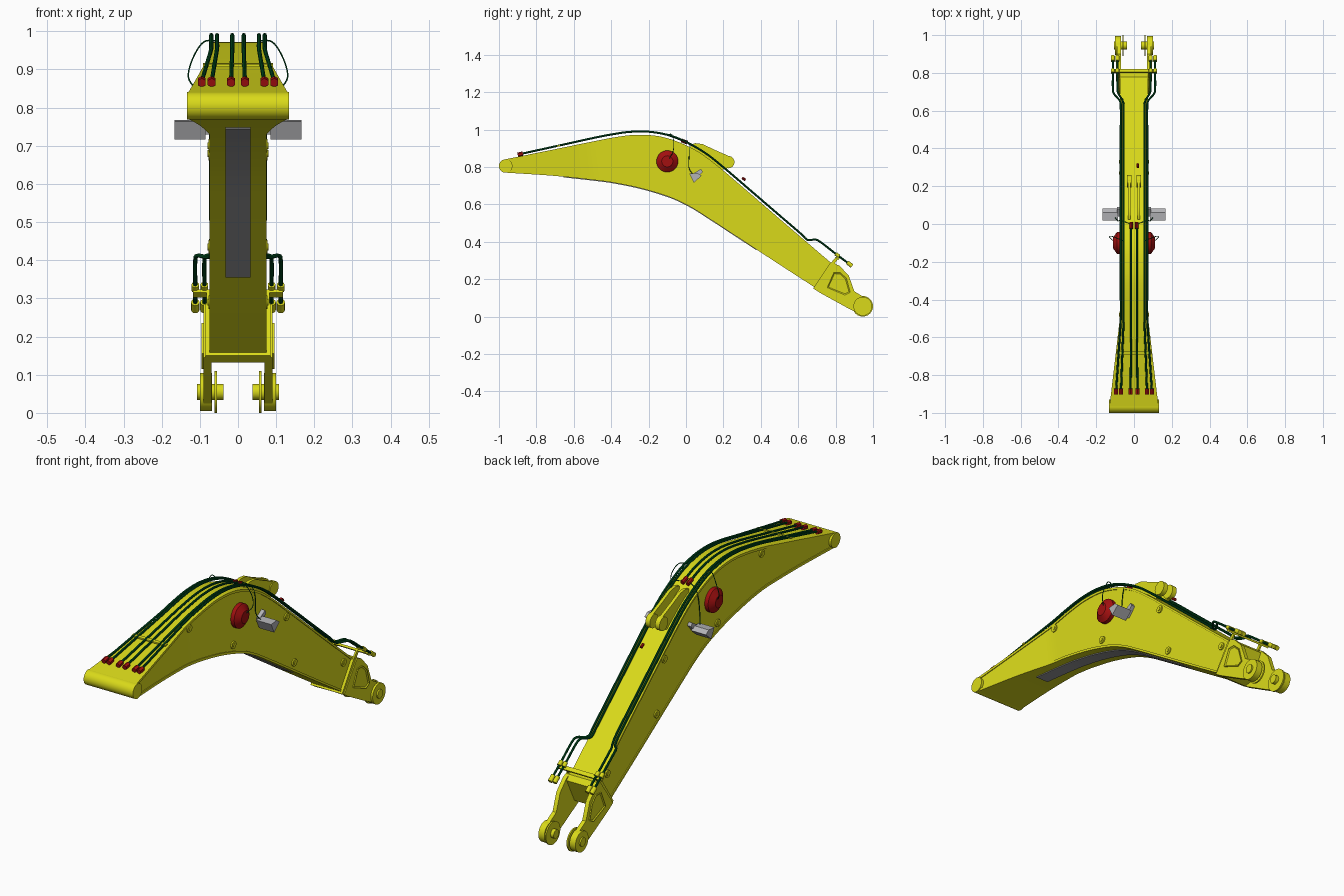
import bpy, bmesh, math
from mathutils import Vector

if "Cube" in bpy.data.objects:
    bpy.data.objects.remove(bpy.data.objects["Cube"])


def material(name, r, g, b):
    m = bpy.data.materials.new(name)
    m.diffuse_color = (r, g, b, 1)
    m.use_nodes = True
    m.node_tree.nodes["Principled BSDF"].inputs["Base Color"].default_value = (r, g, b, 1)
    return m


YELLOW = material("yellow paint", 0.7, 0.7, 0.01)
GREEN = material("hose green", 0.0, 0.08, 0.015)
RED = material("signal red", 0.36, 0.005, 0.005)
GREY = material("steel grey", 0.45, 0.45, 0.47)
DARK = material("wear plate grey", 0.33, 0.33, 0.34)


def finish(ob, mat):
    ob.data.materials.clear()
    ob.data.materials.append(mat)
    bpy.ops.object.select_all(action='DESELECT')
    ob.select_set(True)
    bpy.context.view_layer.objects.active = ob
    bpy.ops.object.shade_smooth_by_angle(angle=math.radians(35))
    return ob


def from_bmesh(name, bm, mat):
    bmesh.ops.recalc_face_normals(bm, faces=bm.faces)
    me = bpy.data.meshes.new(name)
    bm.to_mesh(me)
    bm.free()
    ob = bpy.data.objects.new(name, me)
    bpy.context.collection.objects.link(ob)
    return finish(ob, mat)


def prism(name, outline, x0, x1, mat, inset=0):
    """Side outline (y, z) extruded across x; optional recessed outer face."""
    bm = bmesh.new()
    face = bm.faces.new([bm.verts.new((x0, y, z)) for y, z in outline])
    ext = bmesh.ops.extrude_face_region(bm, geom=[face])["geom"]
    bmesh.ops.translate(bm, vec=(x1 - x0, 0, 0), verts=[g for g in ext if isinstance(g, bmesh.types.BMVert)])
    bmesh.ops.recalc_face_normals(bm, faces=bm.faces)
    if inset:
        outer = [g for g in ext if isinstance(g, bmesh.types.BMFace)]
        bmesh.ops.inset_region(bm, faces=outer, thickness=inset, depth=-0.005)
    return from_bmesh(name, bm, mat)


def rod(name, a, b, radius, mat, sides=32, r2=None):
    a, b = Vector(a), Vector(b)
    bm = bmesh.new()
    bmesh.ops.create_cone(bm, cap_ends=True, segments=sides, radius1=radius,
                          radius2=radius if r2 is None else r2, depth=(b - a).length)
    turn = (b - a).to_track_quat('Z', 'Y').to_matrix()
    bmesh.ops.rotate(bm, matrix=turn, verts=bm.verts)
    bmesh.ops.translate(bm, vec=(a + b) / 2, verts=bm.verts)
    return from_bmesh(name, bm, mat)


def spline(points, steps=6):
    """Smooth curve through the points."""
    p = [Vector(q) for q in points]
    p = [2 * p[0] - p[1]] + p + [2 * p[-1] - p[-2]]
    out = []
    for i in range(1, len(p) - 2):
        a, b, c, d = p[i - 1:i + 3]
        for k in range(steps):
            t = k / steps
            out.append(0.5 * (2 * b + (c - a) * t + (2 * a - 5 * b + 4 * c - d) * t * t
                              + (3 * b - a - 3 * c + d) * t ** 3))
    return out + [p[-2]]


def tube(name, points, radius, mat, smooth=True):
    pts = spline(points, 5) if smooth else points
    cu = bpy.data.curves.new(name, 'CURVE')
    cu.dimensions = '3D'
    cu.bevel_depth = radius
    cu.bevel_resolution = 2
    cu.use_fill_caps = True
    s = cu.splines.new('POLY')
    s.points.add(len(pts) - 1)
    for sp, q in zip(s.points, pts):
        sp.co = (*q, 1)
    ob = bpy.data.objects.new(name, cu)
    bpy.context.collection.objects.link(ob)
    bpy.ops.object.select_all(action='DESELECT')
    ob.select_set(True)
    bpy.context.view_layer.objects.active = ob
    bpy.ops.object.convert(target='MESH')
    return finish(bpy.context.object, mat)


def loft(name, upper, lower, width, mat):
    """Box section following an upper and a lower side curve."""
    bm = bmesh.new()
    rings = []
    for u, l in zip(upper, lower):
        rings.append([bm.verts.new((s * width(q[0]), q[0], q[1]))
                      for s, q in ((-1, u), (1, u), (1, l), (-1, l))])
    for r, n in zip(rings, rings[1:]):
        for i in range(4):
            j = (i + 1) % 4
            bm.faces.new((r[i], r[j], n[j], n[i]))
    bm.faces.new(rings[0])
    bm.faces.new(rings[-1])
    return from_bmesh(name, bm, mat)


def shift(curve, dz):
    return [q + Vector((0, dz)) for q in curve]


def half_width(y):
    return 0.075 + 0.055 * max(0, min(1, (-0.5 - y) / 0.47))


# Boom box: recessed side walls with overhanging top and bottom plates
top = spline([(-.97, .84), (-.7, .895), (-.48, .94), (-.36, .962), (-.26, .972), (-.15, .965),
              (-.05, .937), (.06, .885), (.17, .805), (.3, .695), (.55, .48), (.79, .275)])
bottom = spline([(-.97, .77), (-.7, .752), (-.45, .725), (-.35, .709), (-.25, .688), (-.15, .66),
                 (-.06, .628), (.03, .583), (.13, .52), (.28, .422), (.48, .291), (.69, .155)])
loft("boom_walls", shift(top, -.003), shift(bottom, .003), lambda y: half_width(y) - .004, YELLOW)
loft("top_plate", top, shift(top, -.012), half_width, YELLOW)
loft("bottom_plate", shift(bottom, .012), bottom, half_width, YELLOW)
strip = [q for q in bottom if -.67 < q[0] < .4]
loft("wear_strip", strip, shift(strip, -.004), lambda y: .033, DARK)


def top_z(y):
    for a, b in zip(top, top[1:]):
        if a[0] <= y <= b[0]:
            return a[1] + (b[1] - a[1]) * (y - a[0]) / (b[0] - a[0])
    return top[-1][1]


# Foot pivot tube
rod("foot_tube", (-.133, -.964, .805), (.133, -.964, .805), .036, YELLOW, 48)

# Nose casting joining the fork cheeks
prism("nose_block", [(.68, .15), (.71, .132), (.76, .14), (.82, .26), (.80, .283), (.77, .285)],
      -.085, .085, YELLOW)

# Hose clamp bars
prism("front_clamp_bar", [(.80, .315), (.815, .303), (.821, .311), (.806, .323)], -.118, .118, YELLOW)
prism("rear_clamp_bar", [(-.69, .907), (-.675, .91), (-.675, .917), (-.69, .914)], -.092, .092, YELLOW)

bolts = [(-.48, .91), (-.14, .70), (.27, .68), (.33, .435), (.71, .29)]
for side, s in (("left", 1), ("right", -1)):
    # Fork cheek, pocket and pivot bosses
    prism(side + "_fork_cheek", [(.69, .145), (.79, .285), (.82, .272), (.87, .22), (.9, .135), (.945, .108),
                                 (.985, .085), (.985, .03), (.93, .012), (.86, .048), (.72, .125)],
          s * .07, s * .09, YELLOW)
    prism(side + "_cheek_pocket", [(.79, .235), (.825, .235), (.858, .205), (.878, .13), (.85, .115), (.755, .155)],
          s * .088, s * .096, YELLOW, .007)
    rod(side + "_fork_boss", (s * .068, .945, .055), (s * .1, .945, .055), .05, YELLOW, 40)
    rod(side + "_boss_flange", (s * .055, .945, .055), (s * .062, .945, .055), .055, YELLOW, 40)
    rod(side + "_pivot_pin", (s * .038, .945, .055), (s * .107, .945, .055), .021, YELLOW)
    prism(side + "_clamp_post", [(.765, .275), (.78, .265), (.815, .31), (.802, .32)],
          s * .075, s * .083, YELLOW)

    # Cylinder bracket lug on the crown
    prism(side + "_bracket_lug", [(.02, .88), (.025, .92), (.05, .927), (.09, .922), (.15, .893), (.23, .858),
                                  (.22, .793), (.17, .78), (.08, .84)], s * .018, s * .033, YELLOW)
    rod(side + "_bracket_boss", (s * .014, .226, .826), (s * .038, .226, .826), .033, YELLOW)

    # Round plugs along the wall
    for i, (y, z) in enumerate(bolts):
        w = half_width(y) - .006
        rod(f"{side}_plug_{i}", (s * w, y, z), (s * (w + .008), y, z), .018, YELLOW, 24)
        rod(f"{side}_plug_core_{i}", (s * w, y, z), (s * (w + .011), y, z), .009, YELLOW, 16)

    # Red side beacon
    rod(side + "_beacon_base", (s * .068, -.1, .83), (s * .09, -.1, .83), .058, RED, 32)
    rod(side + "_beacon_dome", (s * .09, -.1, .83), (s * .11, -.1, .83), .058, RED, 32, .03)

    # Work lamp
    prism(side + "_work_lamp", [(.018, .764), (.042, .716), (.083, .752), (.062, .768)],
          s * .085, s * .166, GREY)
    prism(side + "_lamp_stay", [(.04, .765), (.05, .73), (.09, .775), (.08, .79)],
          s * .068, s * .09, GREY)

    # Thin feed wires to beacon and lamp
    tube(side + "_beacon_wire", [(s * .055, -.09, .975), (s * .09, -.075, .972), (s * .118, -.065, .93),
                                 (s * .13, -.07, .88), (s * .108, -.09, .845)], .002, GREEN)
    tube(side + "_lamp_wire", [(s * .015, 0, .94), (s * .06, .015, .925), (s * .08, .018, .88),
                               (s * .086, .015, .8), (s * .1, .035, .762)], .002, GREEN)

    # Hydraulic hoses: two long outer runs and one short centre run
    for label, start, mid, end in (("outer", .095, .07, .112), ("inner", .069, .055, .088),
                                   ("centre", .018, .015, None)):
        rows = [-.89, -.8, -.68, -.5, -.4, -.3, -.2, -.1, -.01]
        if end:
            rows += [.1, .2, .35, .5, .61]
        path = []
        for y in rows:
            t = max(0, min(1, (-.5 - y) / .39))
            path.append((s * (mid + (start - mid) * t), y, top_z(y) + .018 - .006 * t))
        if end:
            path += [(s * (mid + .004), .65, .41), (s * (end - .006), .69, .412), (s * end, .72, .398),
                     (s * end, .8, .336), (s * end, .88, .276)]
            rod(f"{side}_{label}_end_fitting", (s * end, .862, .29), (s * end, .888, .27), .011, YELLOW, 12)
            rod(f"{side}_{label}_clamp", (s * end, .8, .336), (s * end, .818, .322), .01, YELLOW, 12)
        else:
            rod(side + "_centre_fitting", (s * .014, -.025, .942), (s * .014, .008, .93), .01, RED, 8)
        tube(f"{side}_{label}_hose", path, .0055, GREEN)
        rod(f"{side}_{label}_start_fitting", (s * start, -.9, .865), (s * start, -.872, .871), .012, RED, 6)

# Small red marker beside the centre line
rod("red_marker", (.02, .3, .742), (.02, .318, .73), .007, RED, 8)
